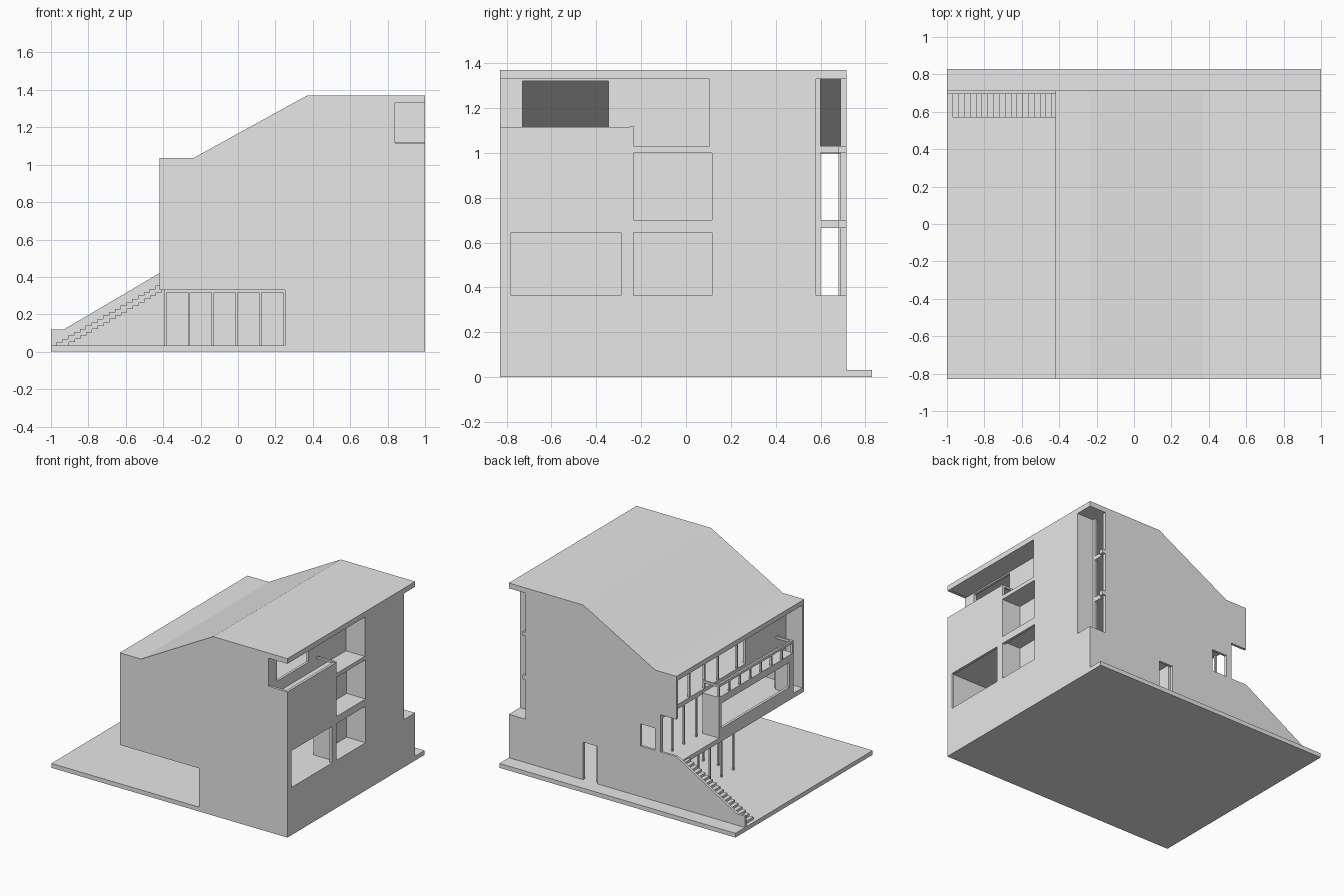
import bpy, bmesh

if "Cube" in bpy.data.objects:
    bpy.data.objects.remove(bpy.data.objects["Cube"])

grey = bpy.data.materials.new("plain_grey")
grey.use_nodes = True
grey.diffuse_color = (0.8, 0.8, 0.8, 1)
grey.node_tree.nodes["Principled BSDF"].inputs["Base Color"].default_value = (0.8, 0.8, 0.8, 1)


def prism(name, outline, y0, y1):
    """Extrude an x-z outline along y."""
    bm = bmesh.new()
    face = bm.faces.new([bm.verts.new((x, y0, z)) for x, z in outline])
    moved = bmesh.ops.extrude_face_region(bm, geom=[face])["geom"]
    bmesh.ops.translate(bm, vec=(0, y1 - y0, 0),
                        verts=[v for v in moved if isinstance(v, bmesh.types.BMVert)])
    bmesh.ops.recalc_face_normals(bm, faces=bm.faces)
    mesh = bpy.data.meshes.new(name)
    bm.to_mesh(mesh)
    bm.free()
    mesh.materials.append(grey)
    obj = bpy.data.objects.new(name, mesh)
    bpy.context.collection.objects.link(obj)
    return obj


def box(name, x, y, z):
    return prism(name, [(x[0], z[0]), (x[1], z[0]), (x[1], z[1]), (x[0], z[1])], *y)


def cut(obj, holes):
    """Cut box-shaped openings out of an object."""
    cutters = [box("cutter", *h) for h in holes]
    for c in cutters:
        c.hide_render = True
        mod = obj.modifiers.new("opening", "BOOLEAN")
        mod.operation, mod.solver, mod.object = "DIFFERENCE", "EXACT", c
    bpy.context.view_layer.update()
    graph = bpy.context.evaluated_depsgraph_get()
    mesh = bpy.data.meshes.new_from_object(obj.evaluated_get(graph))
    obj.modifiers.clear()
    obj.data = mesh
    for c in cutters:
        bpy.data.objects.remove(c)


FRONT, BACK, SIDE, EAVE, INNER = -0.83, 0.715, 1.0, -0.42, -0.28
T = 0.02
STOREYS = [(0.365, 0.665), (0.70, 1.0), (1.03, 1.33)]
LOGGIA = (-0.235, 0.115)
through_x, through_y = (0.9, 1.1), (0.6, 0.8)

# Ground slab and roof
box("ground_slab", (-1, 1), (FRONT, 0.83), (0, 0.033))
ridge = [(SIDE, 1.37), (0.37, 1.37), (-0.24, 1.035), (EAVE, 1.035)]
prism("roof", ridge + [(x, z - 0.038) for x, z in reversed(ridge)], FRONT, BACK)

# Gable walls
front = prism("front_wall", [(SIDE, 0)] + ridge + [(EAVE, 0.33), (0.25, 0.33), (0.25, 0)],
              FRONT, FRONT + T)
cut(front, [((0.84, 1.1), (-0.9, -0.7), (1.115, 1.33))])
back = prism("back_wall", [(SIDE, 0)] + ridge + [(EAVE, 0.42), (-0.93, 0.12), (-1, 0.12), (-1, 0)],
             BACK - T, BACK)
cut(back, [((0.25, 0.37), through_y, (0.033, 0.32)),
           ((-0.24, -0.115), through_y, (0.42, 0.59)),
           ((-0.6, -0.285), through_y, (0.42, 0.705)),
           ((0.86, 1.1), through_y, (0.365, 1.33))])

# Side wall with window openings, top terrace and corner notch
side = box("side_wall", (SIDE - T, SIDE), (FRONT, BACK), (0, 1.37))
cut(side, [(through_x, (-0.78, -0.29), (0.365, 0.645)),
           (through_x, LOGGIA, (0.365, 0.645)),
           (through_x, LOGGIA, STOREYS[1]),
           (through_x, (-0.235, 0.105), STOREYS[2]),
           (through_x, (-0.9, -0.234), (1.115, 1.33)),
           (through_x, (0.58, 0.8), (0.365, 1.33))])

# Floor slabs
box("first_floor", (EAVE, SIDE - T), (FRONT + T, BACK), (0.33, 0.365))
box("notch_floor", (0.84, SIDE), (0.56, BACK), (0.33, 0.365))
for name, z, x0 in (("second_floor", (0.665, 0.70), INNER), ("attic_floor", (1.0, 1.03), -0.24)):
    slab = box(name, (x0, SIDE - T), (FRONT + T, BACK - T), z)
    cut(slab, [((0.86, 1.1), (0.58, 0.8), (0.5, 1.2))])
    box(name + "_edge", (0.855, 0.885), (0.68, BACK), z)

# Corner notch walls
box("notch_side", (0.86, SIDE), (0.56, 0.58), (0.365, 1.33))
notch = box("notch_window_wall", (0.84, 0.86), (0.56, BACK - T), (0.365, 1.33))
cut(notch, [((0.8, 0.9), (0.6, 0.69), z) for z in STOREYS])

# Recessed loggias on the side and the top terrace
for i, z in enumerate(STOREYS[:2]):
    box("loggia_back", (0.82, 0.84), LOGGIA, z)
    for y in (LOGGIA[0] - T, LOGGIA[1]):
        box("loggia_cheek", (0.82, SIDE - T), (y, y + T), z)
terrace = box("terrace_wall", (0.82, 0.84), (FRONT + T, 0.105), STOREYS[2])
cut(terrace, [((0.8, 0.9), (-0.73, -0.345), (1.115, 1.32))])
box("terrace_end", (0.82, SIDE - T), (0.105, 0.125), STOREYS[2])
box("terrace_rail", (0.84, SIDE), (-0.25, -0.235), (1.105, 1.12))

# Inner partitions
box("ground_partition", (0.25, 0.27), (FRONT + T, BACK - T), (0.033, 0.33))
box("first_partition", (0.25, 0.27), (FRONT + T, -0.2), STOREYS[0])

# Projecting window bay on the stair side
BAY = (-0.70, 0.20)
bay = box("bay_front", (EAVE, EAVE + T), BAY, (0.33, 0.67))
cut(bay, [((-0.5, -0.3), (-0.65, 0.17), (0.43, 0.62))])
for y in (BAY[0], BAY[1] - T):
    box("bay_cheek", (EAVE + T, INNER), (y, y + T), (0.365, 0.67))
box("bay_roof", (EAVE, INNER), BAY, (0.645, 0.675))

# Balcony railing over the bay
RAIL = (0.752, 0.77)
R = 0.014
box("balcony_rail", (EAVE, EAVE + R), BAY, RAIL)
for y in (BAY[0], BAY[1] - R):
    box("balcony_rail_return", (EAVE + R, INNER), (y, y + R), RAIL)
for i in range(8):
    y = BAY[0] + i * (BAY[1] - BAY[0] - R) / 7
    box("balcony_post", (EAVE, EAVE + R), (y, y + R), (0.675, RAIL[0]))

# Recessed upper wall and glazing bars
box("upper_wall", (INNER, INNER + T), (FRONT + T, -0.32), (0.70, 1.0))
box("lower_wall_end", (INNER, INNER + T), (FRONT + T, BAY[0]), STOREYS[0])
for y in (-0.23, 0.0, 0.165, 0.345, 0.52, 0.68):
    box("upper_glazing_bar", (INNER, INNER + R), (y, y + R), (0.70, 1.0))
for y in (0.26, 0.41, 0.55, 0.68):
    box("porch_glazing_bar", (INNER, INNER + R), (y, y + R), STOREYS[0])

# Ground floor glazing frames
GLASS_Y = -0.02
for i in range(6):
    x = -0.395 + i * 0.127
    box("front_glazing_bar", (x, x + 0.012), (GLASS_Y, GLASS_Y + 0.012), (0.033, 0.32))
box("front_glazing_head", (-0.395, 0.25), (GLASS_Y, GLASS_Y + 0.012), (0.318, 0.33))
for i in range(1, 5):
    y = GLASS_Y + i * 0.14
    box("side_glazing_bar", (-0.395, -0.383), (y, y + 0.012), (0.033, 0.32))
box("side_glazing_head", (-0.395, -0.383), (GLASS_Y, 0.56), (0.318, 0.33))

# Outside stair
STEPS = 18
run, rise = 0.56 / STEPS, 0.32 / STEPS
for i in range(STEPS):
    x, z = -0.97 + i * run, 0.033 + i * rise
    box("stair_step", (x, x + run + 0.004), (0.57, 0.70), (max(0.03, z - rise), z + rise))
